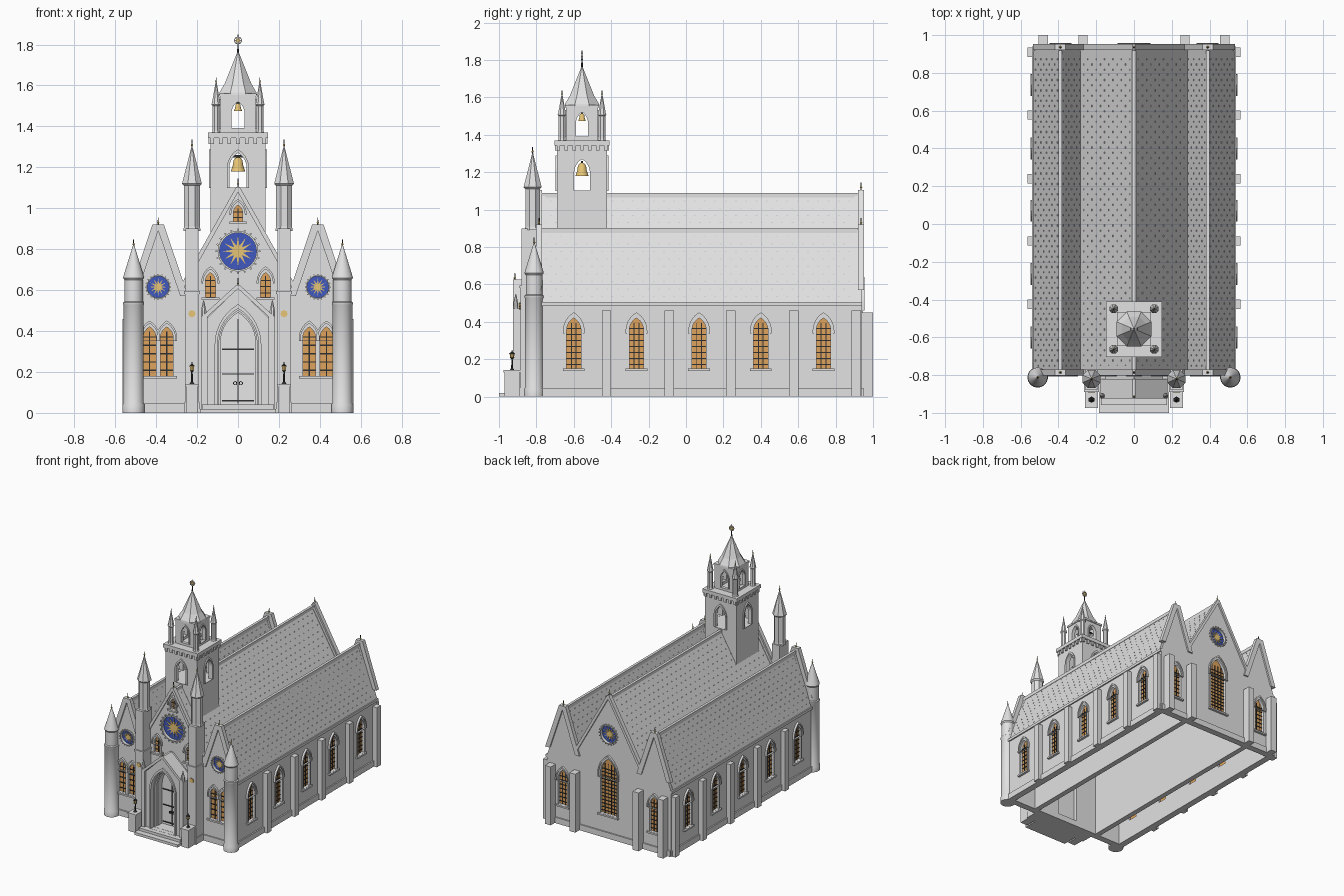
import bpy, bmesh, math
from mathutils import Matrix, Vector

cube = bpy.data.objects.get("Cube")
if cube:
    bpy.data.objects.remove(cube, do_unlink=True)


def material(name, *rgb):
    m = bpy.data.materials.new(name)
    m.use_nodes = True
    color = (*rgb, 1)
    m.diffuse_color = color
    m.node_tree.nodes["Principled BSDF"].inputs["Base Color"].default_value = color
    return m


STONE = material("grey_stone", .76, .76, .76)
PALE = material("pale_door", .84, .84, .84)
GLASS = material("amber_glass", .74, .37, .11)
BLUE = material("blue_glass", .05, .1, .53)
GOLD = material("gold", .8, .56, .18)
IRON = material("black_iron", .03, .03, .03)
SIDES = (-1, 1)


def finish(name, bm, mat):
    bmesh.ops.remove_doubles(bm, verts=bm.verts, dist=.00001)
    bmesh.ops.recalc_face_normals(bm, faces=bm.faces)
    for face in bm.faces:
        face.smooth = False
    me = bpy.data.meshes.new(name)
    bm.to_mesh(me)
    bm.free()
    me.materials.append(mat)
    ob = bpy.data.objects.new(name, me)
    bpy.context.collection.objects.link(ob)
    return ob


def boxes(name, ranges, mat=STONE):
    """Boxes given as ((x0, x1), (y0, y1), (z0, z1))."""
    bm = bmesh.new()
    for r in ranges:
        mid = Vector([(a + b) / 2 for a, b in r])
        size = [abs(b - a) for a, b in r]
        bmesh.ops.create_cube(bm, size=1, matrix=Matrix.Translation(mid) @ Matrix.Diagonal((*size, 1)))
    return finish(name, bm, mat)


def plate(name, loops, d0, d1, mat, loc=(0, 0, 0), turn=0):
    """Outline with holes, upright, extruded outward from d0 to d1; turn 0 faces front."""
    cu = bpy.data.curves.new(name, "CURVE")
    cu.dimensions, cu.fill_mode, cu.extrude = "2D", "BOTH", (d1 - d0) / 2
    for loop in loops:
        sp = cu.splines.new("POLY")
        sp.points.add(len(loop) - 1)
        for p, (u, v) in zip(sp.points, loop):
            p.co = (u, v, 0, 1)
        sp.use_cyclic_u = True
    tmp = bpy.data.objects.new(name + "_outline", cu)
    bpy.context.collection.objects.link(tmp)
    me = bpy.data.meshes.new_from_object(tmp.evaluated_get(bpy.context.evaluated_depsgraph_get()))
    bm = bmesh.new()
    bm.from_mesh(me)
    bpy.data.objects.remove(tmp)
    bpy.data.curves.remove(cu)
    bpy.data.meshes.remove(me)
    bm.transform(Matrix.Translation(loc) @ Matrix.Rotation(math.radians(turn), 4, "Z")
                 @ Matrix.Rotation(math.pi / 2, 4, "X") @ Matrix.Translation((0, 0, (d0 + d1) / 2)))
    return finish(name, bm, mat)


def lathe(name, profile, n, mat, x=0, y=0, smooth=False):
    """Turned part from (radius, height) points."""
    bm = bmesh.new()
    rings = [[bm.verts.new((x + r * math.cos((k + .5) * math.tau / n), y + r * math.sin((k + .5) * math.tau / n), z))
              for k in range(n)] for r, z in profile]
    for a, b in zip(rings, rings[1:]):
        for k in range(n):
            bm.faces.new((a[k], a[k - 1], b[k - 1], b[k]))
    bm.faces.new(rings[0])
    bm.faces.new(rings[-1])
    bmesh.ops.dissolve_degenerate(bm, dist=.00001, edges=bm.edges)
    ob = finish(name, bm, mat)
    if smooth:
        bpy.context.view_layer.objects.active = ob
        ob.select_set(True)
        bpy.ops.object.shade_smooth_by_angle(angle=.6)
        ob.select_set(False)


def rect(u0, u1, v0, v1):
    return [(u0, v0), (u1, v0), (u1, v1), (u0, v1)]


def circle(u, v, r, n=32, inner=None):
    return [(u + q * math.cos(k * math.tau / n), v + q * math.sin(k * math.tau / n))
            for k in range(n) for q in [inner if inner and k % 2 else r]]


def arch(u, z0, z1, hw, n=7):
    """Pointed arch outline."""
    spring = z1 - hw * math.sqrt(3)
    right = [(hw * (2 * math.cos(t) - 1), spring + 2 * hw * math.sin(t))
             for t in [k * math.pi / 3 / n for k in range(n + 1)]]
    return [(u - hw, z0), (u + hw, z0)] + [(u + a, v) for a, v in right] + [(u - a, v) for a, v in right[-2::-1]]


def surround(name, u, z0, z1, hw, t, d0, d1, loc, turn):
    plate(name, [arch(u, z0, z1 + t * 1.5, hw + t), arch(u, z0 + .001, z1, hw)], d0, d1, STONE, loc, turn)


def window(u, z0, z1, hw, cols, rows, loc, turn, b=.0025):
    """Trim, glass and bars; returns the hole for the wall."""
    surround("window_frame", u, z0, z1, hw, .012, -.02, .007, loc, turn)
    surround("hood_mould", u, z1 - hw * 2.2, z1 + .017, hw + .011, .009, 0, .015, loc, turn)
    plate("window_sill", [rect(u - hw - .02, u + hw + .02, z0 - .012, z0)], -.01, .018, STONE, loc, turn)
    plate("window_glass", [arch(u, z0 - .002, z1 + .003, hw + .002)], -.026, -.014, GLASS, loc, turn)
    top = z1 - hw * 1.2
    plate("window_crossbars", [rect(u - hw, u + hw, v - b, v + b) for v in
                               [z0 + (top - z0) * (k + .7) / rows for k in range(rows)]], -.014, -.009, IRON, loc, turn)
    plate("window_uprights", [rect(c - b, c + b, z0, top + hw * .5) for c in
                              [u + hw * (2 * k / cols - 1) for k in range(1, cols)]], -.014, -.01, IRON, loc, turn)
    return arch(u, z0, z1, hw)


def rose(u, v, r, loc, turn):
    """Round window with gold star tracery; returns the hole."""
    plate("rose_glass", [circle(u, v, r * 1.02)], -.026, -.012, BLUE, loc, turn)
    plate("rose_star", [circle(u, v, r * .84, 24, r * .3)], -.012, -.007, GOLD, loc, turn)
    plate("rose_ring", [circle(u, v, r * 1.1), circle(u, v, r)], -.01, .01, STONE, loc, turn)
    plate("rose_studs", [circle(a, b, r * .06, 6) for a, b in circle(u, v, r * 1.17, 20)], 0, .012, STONE, loc, turn)
    return circle(u, v, r)


def finial(x, y, z, s=1):
    lathe("finial_stem", [(.004 * s, z - .02), (.002 * s, z + .035 * s)], 6, IRON, x, y)
    lathe("finial_bud", [(0, z), (.007 * s, z + .009 * s), (0, z + .02 * s)], 6, GOLD, x, y)


def coping(name, cx, hw, ze, zp, b, c, d0, d1, loc, turn):
    slope = (zp - ze) / hw
    plate(name, [[(cx - hw - b, ze), (cx - b, zp), (cx + b, zp), (cx + hw + b, ze), (cx + hw - c, ze),
                  (cx, ze + (hw - c) * slope), (cx - hw + c, ze)]], d0, d1, STONE, loc, turn)


# End walls
FRONT, BACK, HALF, VALLEY, AISLE, THICK = -.79, .94, .53, .285, .39, .04
half_outline = [(HALF, 0), (HALF, .5), (AISLE, .9), (VALLEY, .6), (0, 1.09)]
outline = half_outline + [(-u, v) for u, v in half_outline[-2::-1]]

f = ((0, FRONT, 0), 0)
holes = [arch(0, .045, .5, .085), rose(0, .79, .09, *f), window(0, .935, 1.015, .022, 2, 2, *f)]
for s in SIDES:
    holes += [rose(s * AISLE, .615, .052, *f), window(s * .135, .565, .685, .024, 2, 3, *f)]
    holes += [window(s * u, .18, .42, .031, 2, 5, *f, b=.0032) for u in (.348, .432)]
plate("front_wall", [outline] + holes, -THICK, 0, STONE, *f)

f = ((0, BACK, 0), 180)
holes = [rose(0, .8, .065, *f), window(0, .18, .61, .068, 5, 13, *f)]
holes += [window(s * AISLE, .15, .42, .038, 3, 7, *f) for s in SIDES]
plate("back_wall", [outline] + holes, -THICK, 0, STONE, *f)

for loc, turn in (((0, FRONT, 0), 0), ((0, BACK, 0), 180)):
    coping("nave_coping", 0, VALLEY, .6, 1.105, .008, .015, -.02, .012, loc, turn)
    for s in SIDES:
        coping("aisle_coping", s * AISLE, .118, .57, .92, .028, .01, -.02, .012, loc, turn)
for y in (FRONT + .004, BACK - .004):
    finial(0, y, 1.11)
    for s in SIDES:
        finial(s * AISLE, y, .92)

# Side walls, inner walls and buttresses
for s in SIDES:
    f = ((s * HALF, 0, 0), s * 90)
    holes = [window(s * y, .15, .42, .038, 3, 7, *f) for y in (-.6, -.265, .07, .4, .735)]
    ends = sorted((s * FRONT, s * BACK))
    plate("side_wall", [rect(*ends, 0, .5)] + holes, -THICK, 0, STONE, *f)
    boxes("inner_wall", [((s * .265, s * .305), (FRONT, BACK), (0, .6))])
    boxes("side_base_course", [((s * .49, s * .54), (FRONT, BACK), (0, .045))])
    boxes("end_base_courses", [((s * .2, s * HALF), (FRONT - .01, FRONT + THICK), (0, .045)),
                               ((0, s * HALF), (BACK - THICK, BACK + .01), (0, .045))])
    boxes("side_buttresses", [((s * .51, s * .565), (y - .025, y + .025), (0, .46))
                              for y in (-.425, -.09, .24, .577, .91)])
    boxes("back_buttresses", [((s * u - .025, s * u + .025), (BACK - .02, 1), (0, .45)) for u in (.27, .48)])
    boxes("eaves_cornice", [((s * .52, s * .54), (FRONT, BACK), (.485, .505))])


# Smooth roof slopes with staggered rows of small tile nibs
def roof(name, cx, hw, ze, zr, n):
    nibs = []
    for k in range(1, n):
        dx, z = hw * k / n, zr + (ze - zr) * k / n
        for j in range(30):
            y = -.755 + (j + k % 2 / 2) * .055
            for s in SIDES:
                x = cx + s * dx
                nibs.append(((x - .0025, x + .0025), (y, y + .009), (z - .0025, z + .0025)))
    plate(name, [[(cx - hw, ze), (cx, zr), (cx + hw, ze), (cx + hw - .02, ze - .005), (cx, zr - .05),
                  (cx - hw + .02, ze - .005)]], 0, 1.69, STONE, (0, .918, 0))
    boxes(name + "_tile_nibs", nibs)
    boxes(name + "_ridge_cap", [((cx - .01, cx + .01), (-.77, .918), (zr - .02, zr + .006))])


roof("nave_roof", 0, VALLEY + .003, .59, 1.083, 13)
for s in SIDES:
    roof("aisle_roof", s * AISLE, .145, .495, .895, 10)

# Front corner turrets, piers and spires
for s in SIDES:
    lathe("corner_turret", [(.054, 0), (.054, .04), (.049, .05), (.049, .525), (.052, .53), (.052, .54), (.045, .545),
                            (.045, .65), (.052, .66), (.048, .675), (.003, .82)], 24, STONE, s * .51, -.812, True)
    finial(s * .51, -.812, .815)
    x, y = s * .225, -.82
    boxes("front_pier", [((x - .035, x + .035), (-.885, -.77), (0, .58)), ((x - .04, x + .04), (-.89, -.77), (.58, .595)),
                         ((x - .032, x + .032), (-.88, -.77), (.595, .9)), ((x - .04, x + .04), (-.89, -.77), (0, .05))])
    lathe("front_spire", [(.046, .89), (.042, .91), (.042, 1.11), (.052, 1.12), (.048, 1.135), (.003, 1.3)], 8, STONE, x, y)
    finial(x, y, 1.3)
    plate("pier_rosette", [circle(x, .485, .019, 16, .015)], .095, .102, GOLD, (0, FRONT, 0))
    # Pedestals with lamps
    boxes("lamp_pedestal", [((x - .03, x + .03), (-.97, -.89), (0, .13)), ((x - .035, x + .035), (-.975, -.885), (.13, .142))])
    lathe("lamp_post", [(.014, .142), (.005, .152), (.004, .2), (.013, .208)], 8, IRON, x, -.93)
    lathe("lamp_light", [(.009, .206), (.013, .228)], 6, GOLD, x, -.93)
    lathe("lamp_cap", [(.017, .228), (.004, .24), (.001, .25)], 6, IRON, x, -.93)

# Porch, door and steps
f = ((0, FRONT, 0), 0)
plate("porch", [[(-.165, 0), (.165, 0), (.165, .45), (0, .61), (-.165, .45)], arch(0, .04, .51, .1)], 0, .12, STONE, *f)
coping("porch_coping", 0, .17, .47, .625, .008, .02, .03, .135, *f)
finial(0, -.915, .625)
for s in SIDES:
    boxes("porch_corner", [((s * .15, s * .178), (-.925, FRONT), (0, .47))])
    lathe("porch_pinnacle", [(.014, .47), (.014, .5), (.002, .55)], 8, STONE, s * .168, -.91)
surround("outer_door_arch", 0, .04, .51, .1, .014, .11, .132, *f)
surround("middle_door_arch", 0, .04, .5, .093, .01, .02, .095, *f)
surround("inner_door_arch", 0, .04, .49, .086, .01, .01, .065, *f)
plate("door", [arch(0, .04, .5, .09)], -.015, .012, PALE, *f)
plate("door_hinges", [rect(-.078, .078, v - .0035, v + .0035) for v in (.06, .19, .31)], .012, .017, IRON, *f)
plate("door_seam", [rect(-.0025, .0025, .045, .46)], .012, .016, IRON, *f)
plate("door_rings", [q for s in SIDES for q in (circle(s * .014, .145, .01, 12), circle(s * .014, .145, .006, 12))],
      .012, .02, IRON, *f)
boxes("steps", [((-.185, .185), (-1, FRONT), (0, .02)), ((-.175, .175), (-.957, FRONT), (.02, .04))])

# Bell tower
TY = -.556
tower = (0, TY, 0)
for turn in range(0, 360, 90):
    f = (tower, turn)
    plate("tower_wall", [rect(-.134, .134, .8, 1.345), arch(0, 1.1, 1.27, .042)], .109, .134, STONE, *f)
    surround("belfry_arch", 0, 1.1, 1.27, .042, .012, .12, .142, *f)
    plate("tower_corbels", [rect(u - .009, u + .009, 1.315, 1.345) for u in [.042 * k for k in range(-3, 4)]],
          .13, .144, STONE, *f)
    plate("lantern_wall", [rect(-.085, .085, 1.36, 1.56), arch(0, 1.39, 1.52, .032)], .065, .085, STONE, *f)
    surround("lantern_arch", 0, 1.39, 1.52, .032, .009, .07, .091, *f)
boxes("tower_floors", [((-.12, .12), (TY - .12, TY + .12), (1.07, 1.1)),
                       ((-.147, .147), (TY - .147, TY + .147), (1.343, 1.37)),
                       ((-.09, .09), (TY - .09, TY + .09), (1.545, 1.56))])
lathe("main_spire", [(.1, 1.553), (.098, 1.565), (.07, 1.61), (.003, 1.765)], 8, STONE, 0, TY)
for sx in SIDES:
    for sy in SIDES:
        x, y = sx * .107, TY + sy * .107
        lathe("tower_pinnacle", [(.024, 1.365), (.019, 1.38), (.019, 1.5), (.025, 1.507), (.022, 1.515), (.002, 1.62)],
              8, STONE, x, y)
        finial(x, y, 1.61, .8)


# Bells
def bell(name, z, r, beam):
    lathe(name, [(r, z), (r * .92, z + r * .25), (r * .72, z + r * .8), (r * .62, z + r * 1.5),
                 (r * .4, z + r * 1.8), (r * .1, z + r * 1.95)], 16, GOLD, 0, TY, True)
    boxes(name + "_beam", [((-beam, beam), (TY - .006, TY + .006), (z + r * 1.9, z + r * 2.2))], IRON)


bell("great_bell", 1.18, .036, .11)
bell("small_bell", 1.475, .02, .07)

# Spire top ornament
lathe("spire_rod", [(.005, 1.755), (.002, 1.85)], 6, IRON, 0, TY)
plate("spire_star", [circle(0, 1.82, .017, 16, .008)], -.003, .003, GOLD, tower)
plate("spire_ring", [circle(0, 1.82, .021, 16, .018), circle(0, 1.82, .015, 16)], -.005, .005, STONE, tower)
